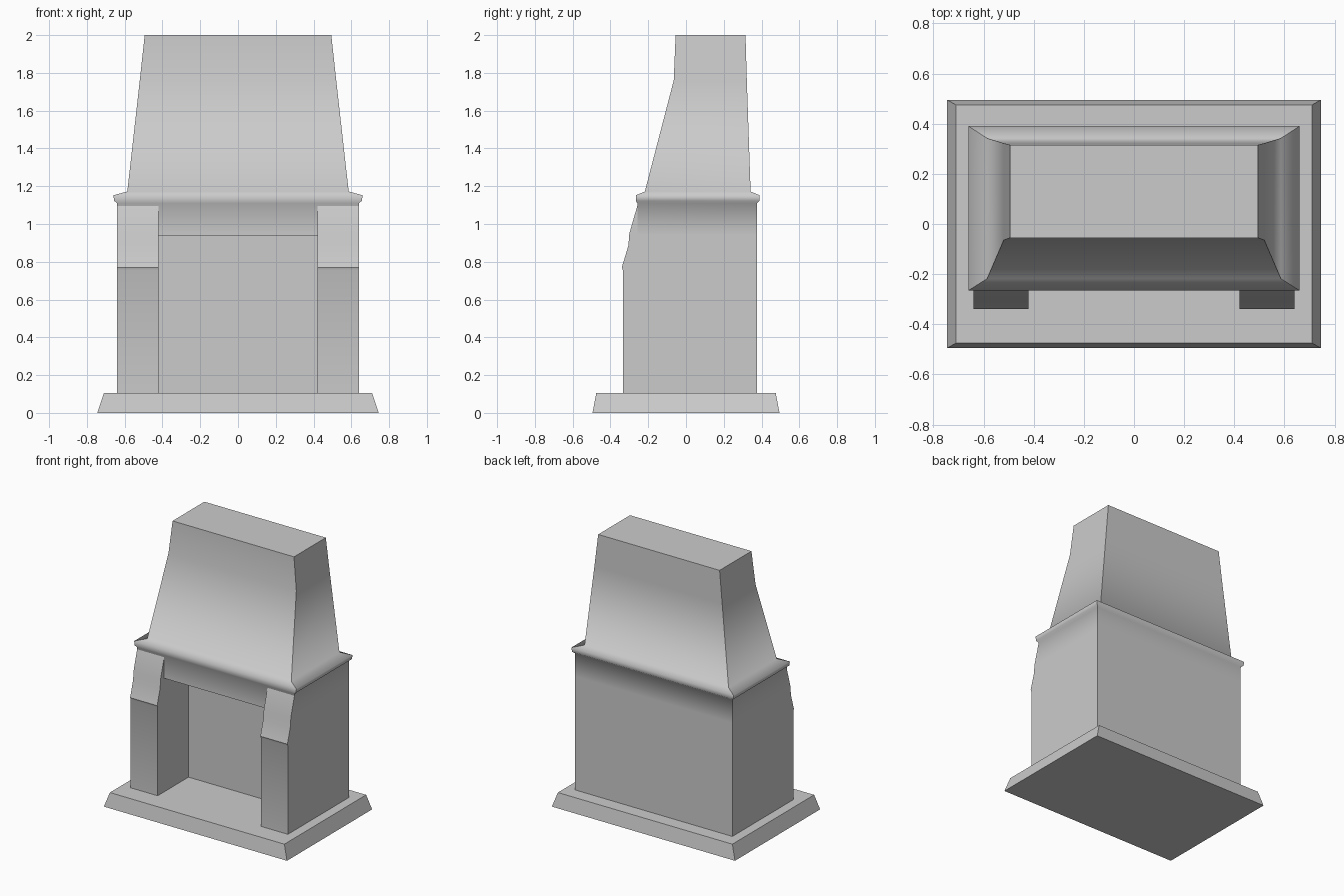
import bpy, bmesh

if "Cube" in bpy.data.objects:
    bpy.data.objects.remove(bpy.data.objects["Cube"])


def finish(name, bm):
    bmesh.ops.recalc_face_normals(bm, faces=bm.faces)
    mesh = bpy.data.meshes.new(name)
    bm.to_mesh(mesh)
    bm.free()
    ob = bpy.data.objects.new(name, mesh)
    bpy.context.collection.objects.link(ob)
    return ob


def loft(name, rings, smooth=False):
    """Stack rectangles (z, half width, front y, back y); keep corners sharp."""
    bm = bmesh.new()
    loops = [[bm.verts.new(p) for p in ((-x, f, z), (x, f, z), (x, b, z), (-x, b, z))]
             for z, x, f, b in rings]
    for lo, hi in zip(loops, loops[1:]):
        for i in range(4):
            j = (i + 1) % 4
            bm.faces.new((lo[i], lo[j], hi[j], hi[i])).smooth = smooth
            bm.edges.get((lo[i], hi[i])).smooth = False
    for loop in (loops[0], loops[-1]):
        cap = bm.faces.new(loop)
        for e in cap.edges:
            e.smooth = False
    return finish(name, bm)


def prism(name, points, offset):
    """Extrude a closed outline along an offset vector."""
    bm = bmesh.new()
    face = bm.faces.new([bm.verts.new(p) for p in points])
    new = bmesh.ops.extrude_face_region(bm, geom=[face], use_keep_orig=True)["geom"]
    bmesh.ops.translate(bm, vec=offset, verts=[v for v in new if isinstance(v, bmesh.types.BMVert)])
    return finish(name, bm)


FRONT, BACK, WIDE, OPEN = -0.258, 0.375, 0.64, 0.42
LINTEL = 0.94

# Bevelled hearth slab
loft("hearth_base", [(0, 0.745, -0.495, 0.495), (0.105, 0.71, -0.475, 0.475)])

# Firebox walls with a front recess
plan = [(-WIDE, BACK), (-WIDE, FRONT), (-OPEN, FRONT), (-OPEN, 0.025),
        (OPEN, 0.025), (OPEN, FRONT), (WIDE, FRONT), (WIDE, BACK)]
prism("firebox_walls", [(x, y, 0.105) for x, y in plan], (0, 0, LINTEL - 0.105))

# Lintel, mantel moulding and tapered hood
loft("mantel_and_hood", [
    (LINTEL, WIDE, FRONT, BACK),
    (1.11, WIDE, FRONT, BACK),
    (1.122, 0.655, -0.265, 0.388),
    (1.152, 0.66, -0.265, 0.39),
    (1.172, 0.586, -0.218, 0.342),
    (1.76, 0.52, -0.065, 0.322),
    (2.0, 0.494, -0.055, 0.315)], smooth=True)

# Shaped front pillars on both sides
profile = [(FRONT, 0.105), (-0.334, 0.105), (-0.334, 0.755), (-0.34, 0.77),
           (-0.305, 0.886), (-0.30, 0.95), (FRONT, 1.095)]
for side, x in (("left", -WIDE), ("right", OPEN)):
    ob = prism(side + "_pillar", [(x, y, z) for y, z in profile], (WIDE - OPEN, 0, 0))
    bpy.ops.object.select_all(action='DESELECT')
    ob.select_set(True)
    bpy.context.view_layer.objects.active = ob
    bpy.ops.object.shade_smooth_by_angle()
